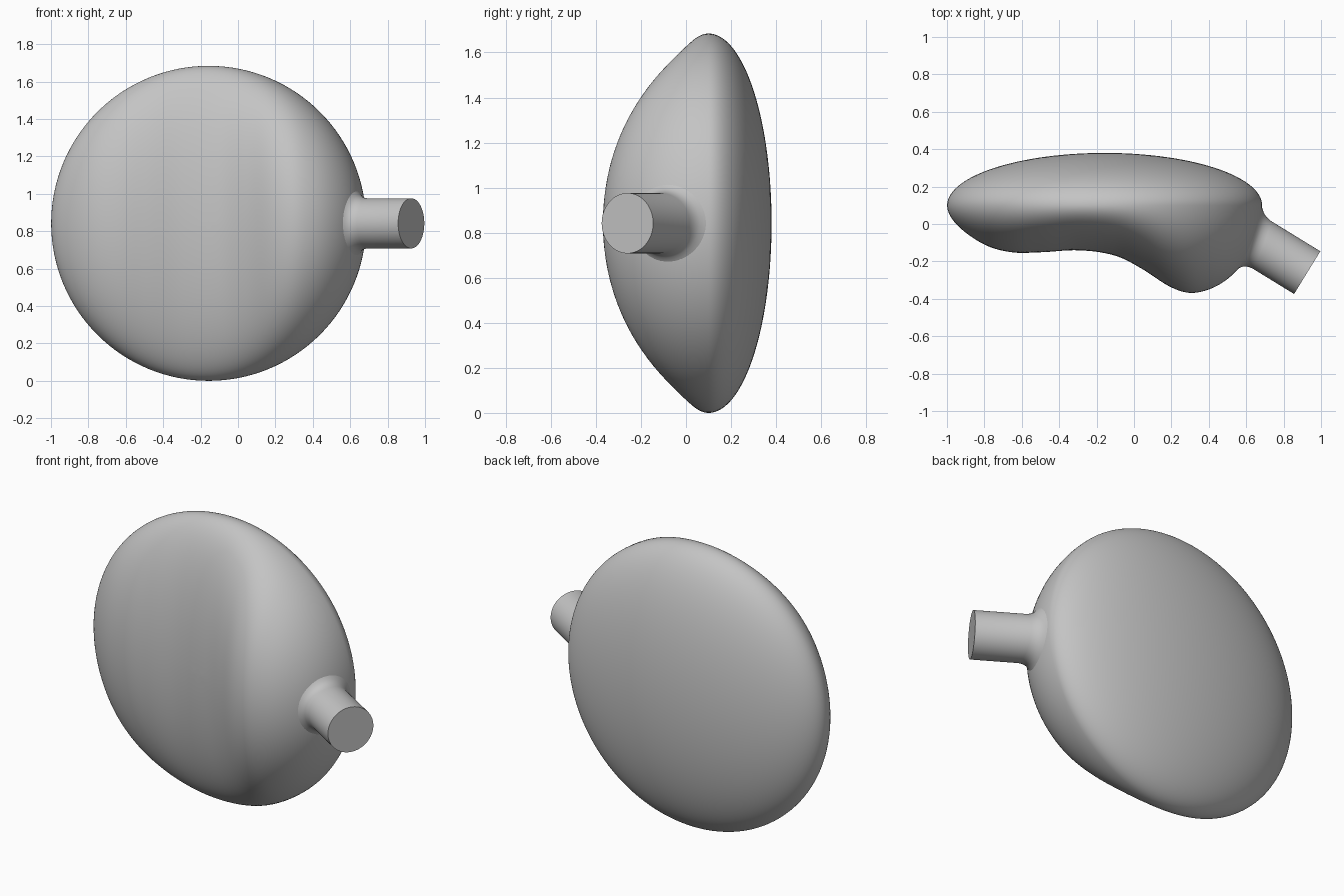
import bpy, bmesh, math
from mathutils import Matrix, Vector
from mathutils.bvhtree import BVHTree

cube = bpy.data.objects.get("Cube")
if cube:
    bpy.data.objects.remove(cube, do_unlink=True)

grey = bpy.data.materials.new("mid grey")
grey.use_nodes = True
grey.diffuse_color = (0.55, 0.55, 0.55, 1)
grey.node_tree.nodes["Principled BSDF"].inputs["Base Color"].default_value = (0.55, 0.55, 0.55, 1)

RADIUS, CX, CZ, RIM_Y = 0.842, -0.157, 0.842, 0.1
BACK_DEPTH = 0.28
# Front bulge depth along x: shallow dish on one side, ridge on the other
BULGE = [(-1, .29), (-.8, .325), (-.65, .31), (-.5, .275), (-.3, .244), (-.1, .27),
         (.05, .355), (.2, .485), (.3, .558), (.4, .6), (.5, .63), (.7, .67)]


def bulge(x):
    """Smooth interpolation of the front depth."""
    n = len(BULGE) - 1
    x = min(max(x, BULGE[0][0]), BULGE[n][0])
    i = max(k for k in range(n) if BULGE[k][0] <= x)

    def slope(k):
        a, b = BULGE[max(k - 1, 0)], BULGE[min(k + 1, n)]
        return (b[1] - a[1]) / (b[0] - a[0])
    (x0, d0), (x1, d1) = BULGE[i], BULGE[i + 1]
    w = x1 - x0
    t = (x - x0) / w
    return ((1 + 2 * t) * (1 - t) ** 2 * d0 + t * (1 - t) ** 2 * w * slope(i)
            + t * t * (3 - 2 * t) * d1 + t * t * (t - 1) * w * slope(i + 1))


def add_object(name, bm):
    bmesh.ops.recalc_face_normals(bm, faces=bm.faces)
    mesh = bpy.data.meshes.new(name)
    bm.to_mesh(mesh)
    obj = bpy.data.objects.new(name, mesh)
    bpy.context.collection.objects.link(obj)
    mesh.materials.append(grey)
    bpy.ops.object.select_all(action="DESELECT")
    obj.select_set(True)
    bpy.context.view_layer.objects.active = obj
    bpy.ops.object.shade_smooth_by_angle(angle=math.radians(45))
    return obj


# Body: sphere with poles along y, flattened and bulged
body = bmesh.new()
bmesh.ops.create_uvsphere(body, u_segments=128, v_segments=80, radius=1,
                          matrix=Matrix.Rotation(math.pi / 2, 4, "X"))
for v in body.verts:
    x = CX + RADIUS * v.co.x
    depth = bulge(x) if v.co.y < 0 else BACK_DEPTH
    v.co = (x, RIM_Y + depth * v.co.y, CZ + RADIUS * v.co.z)
add_object("body", body)
surface = BVHTree.FromBMesh(body)
body.free()

# Handle: round stub whose base rings follow the body and flare into it
axis = Vector((0.852, -0.523, 0)).normalized()
side = axis.cross(Vector((0, 0, 1)))
tip = Vector((0.926, -0.26, CZ))
SIDES = 64
FLARE = [(.178, -.004), (.165, .003), (.152, .012), (.143, .024), (.137, .04), (.134, .06)]

stub = bmesh.new()
rings = []
for r, lift in FLARE + [(.134, None)]:
    ring = []
    for k in range(SIDES):
        a = 2 * math.pi * k / SIDES
        p = tip + r * (math.cos(a) * side + math.sin(a) * Vector((0, 0, 1)))
        if lift is not None:
            hit = surface.ray_cast(p, -axis)[0]
            p = (hit or p - axis * 0.4) + axis * lift
        ring.append(stub.verts.new(p))
    rings.append(ring)
for low, high in zip(rings, rings[1:]):
    for k in range(SIDES):
        j = (k + 1) % SIDES
        stub.faces.new((low[k], low[j], high[j], high[k]))
stub.faces.new(rings[-1])
add_object("handle", stub)
stub.free()
